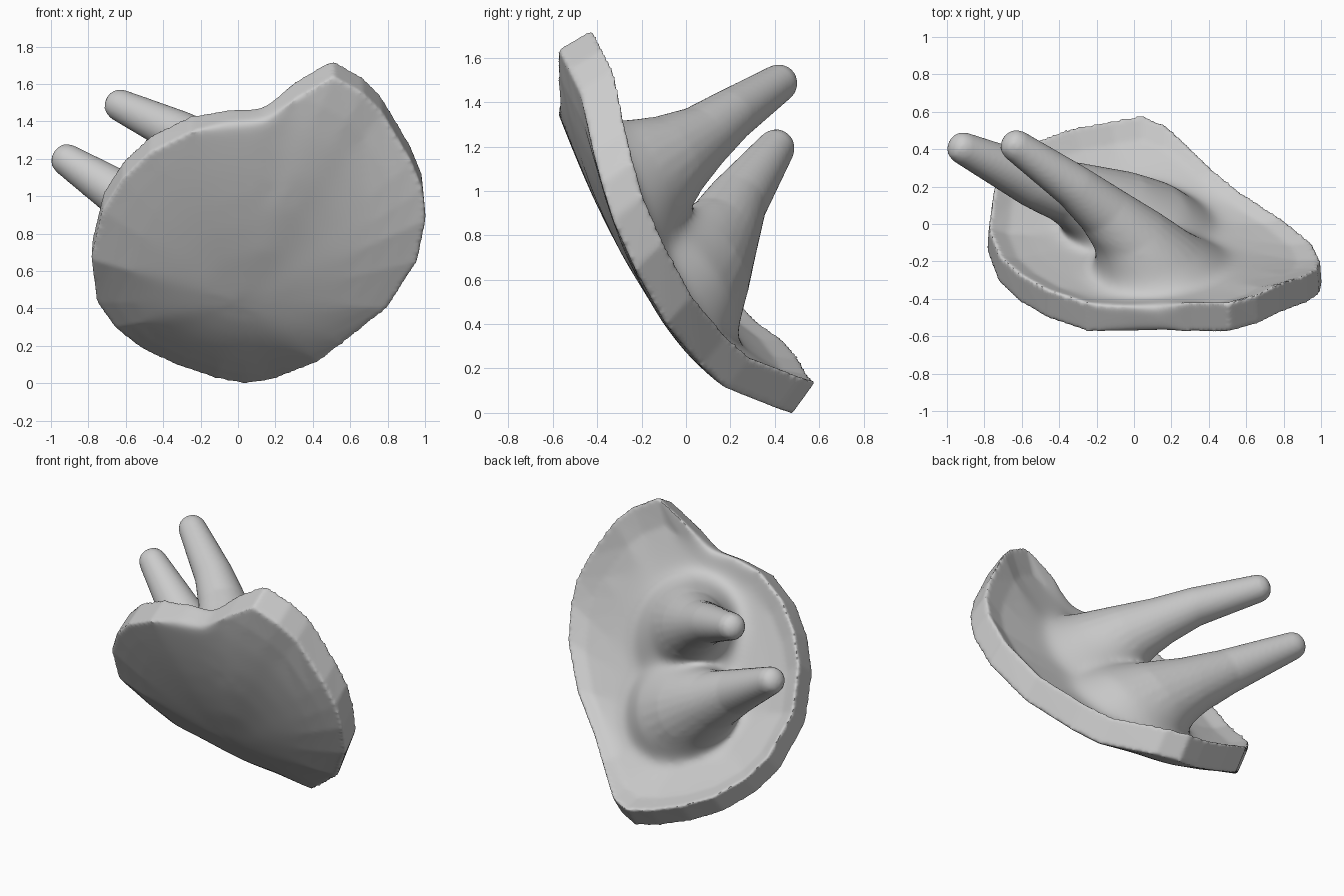
import bpy, bmesh, math
from mathutils import Vector

if "Cube" in bpy.data.objects:
    bpy.data.objects.remove(bpy.data.objects["Cube"])

# Outer rim of the tilted shallow dish
RIM = [(.04,.48,-.005), (.18,.42,.015), (.43,.18,.11), (.56,.07,.21), (.8,-.09,.4),
       (.96,-.23,.65), (1.005,-.33,.87), (.99,-.38,1.03), (.93,-.42,1.18),
       (.77,-.48,1.45), (.67,-.53,1.55), (.51,-.575,1.64), (.32,-.575,1.53),
       (.13,-.58,1.4), (-.06,-.585,1.385), (-.25,-.575,1.345), (-.47,-.5,1.235),
       (-.62,-.41,1.09), (-.725,-.31,.92), (-.785,-.15,.66), (-.755,.08,.43),
       (-.66,.19,.295), (-.52,.34,.185), (-.33,.41,.095), (-.12,.45,.025)]
CX, CZ, SAG = .02, .43, -.26
NORMAL = Vector((0, .14, .09)).normalized()


def finish(name, bm):
    bmesh.ops.recalc_face_normals(bm, faces=bm.faces)
    mesh = bpy.data.meshes.new(name)
    bm.to_mesh(mesh)
    bm.free()
    ob = bpy.data.objects.new(name, mesh)
    bpy.context.collection.objects.link(ob)
    return ob


def loft(name, rings):
    """Skin a list of equal-length rings and close both ends."""
    bm = bmesh.new()
    vs = [[bm.verts.new(p) for p in r] for r in rings]
    n = len(vs[0])
    for a, b in zip(vs, vs[1:]):
        for i in range(n):
            j = (i + 1) % n
            bm.faces.new((a[i], a[j], b[j], b[i]))
    for ring in (vs[0], vs[-1]):
        mid = bm.verts.new(sum((v.co for v in ring), Vector()) / n)
        for i in range(n):
            bm.faces.new((ring[i], ring[(i + 1) % n], mid))
    return finish(name, bm)


def plane(z):
    return .48 - .775 * z


def dish_ring(t, thick):
    """Scaled rim, sagging towards the middle; thick moves it to the inside face."""
    ring = []
    for x, y, z in RIM:
        px, pz = CX + (x - CX) * t, CZ + (z - CZ) * t
        e = 2.6 - 1.1 * min(1, z / 1.2)
        py = plane(pz) + t * t * (y - plane(z)) + SAG * (1 - t ** e)
        f = min(1, pz / 1.3)
        wall = Vector((-.01 * x, .105 + .05 * f, .145 - .055 * f))
        ring.append(Vector((px, py, pz)) + wall * thick)
    return ring


# Dish: outer shell from the middle to the rim, then back over the inside
steps = [.06, .25, .42, .58, .73, .87, 1]
rings = [dish_ring(t, 0) for t in steps]
rings += [dish_ring(t, 1 if t == 1 else .8 + .25 * (1 - t)) for t in reversed(steps)]
dish = loft("dish", rings)


def peg(name, path, n=24):
    """Round peg with a wide flared foot lying in the dish."""
    pts = [Vector(p[:3]) for p in path]
    axis = (pts[-1] - pts[-2]).normalized()
    r_end = path[-1][3]
    stations = []
    for i, p in enumerate(pts):
        w = min(1, i / 4)
        stations.append((p, path[i][3], NORMAL.lerp(axis, w).normalized()))
    # rounded tip
    for a in (35, 62, 82):
        s = math.radians(a)
        stations.append((pts[-1] + axis * r_end * math.sin(s) * .8, r_end * math.cos(s), axis))
    rings = []
    for p, r, d in stations:
        u = Vector((1, 0, 0))
        u = (u - d * u.dot(d)).normalized()
        v = d.cross(u)
        rings.append([p + r * (u * math.cos(k * math.tau / n) + v * math.sin(k * math.tau / n))
                      for k in range(n)])
    return loft(name, rings)


UP = [(.15, -.28, 1.0, .43), (.07, -.17, 1.08, .28), (-.03, -.05, 1.16, .2),
      (-.16, .07, 1.24, .15), (-.32, .2, 1.34, .12), (-.64, .425, 1.49, .085)]
LOW = [(.02, -.05, .58, .45), (-.04, .04, .64, .33), (-.16, .1, .71, .25),
       (-.34, .17, .82, .18), (-.54, .23, .95, .14), (-.925, .41, 1.2, .085)]
upper, lower = peg("upper_peg", UP), peg("lower_peg", LOW)

# Fuse the pegs into the dish
bpy.context.view_layer.objects.active = dish
for p in (upper, lower):
    m = dish.modifiers.new("fuse", 'BOOLEAN')
    m.operation = 'UNION'
    m.solver = 'EXACT'
    m.object = p
    bpy.ops.object.modifier_apply(modifier=m.name)
    bpy.data.objects.remove(p, do_unlink=True)
m = dish.modifiers.new("skin", 'REMESH')
m.mode = 'VOXEL'
m.voxel_size = .014
bpy.ops.object.modifier_apply(modifier=m.name)

# Melt the feet of the pegs into the dish, then even out the whole skin
group = dish.vertex_groups.new(name="feet")
for v in dish.data.vertices:
    w = 0
    for x, y, z, r in (UP[0], LOW[0]):
        rel = v.co - Vector((x, y, z))
        h = rel.dot(NORMAL)
        d = math.hypot((rel - NORMAL * h).length - r * .85, max(0, abs(h) - .1))
        w = max(w, 1 - max(0, d - .08) / .14)
    if w > 0:
        group.add([v.index], min(1, w), 'REPLACE')
for name, count, vg in (("melt", 120, "feet"), ("even", 4, "")):
    m = dish.modifiers.new(name, 'SMOOTH')
    m.iterations = count
    m.factor = .5
    m.vertex_group = vg
    bpy.ops.object.modifier_apply(modifier=m.name)

dish.name = "dish_with_pegs"
dish.select_set(True)
bpy.ops.object.shade_smooth_by_angle(angle=math.radians(60))
